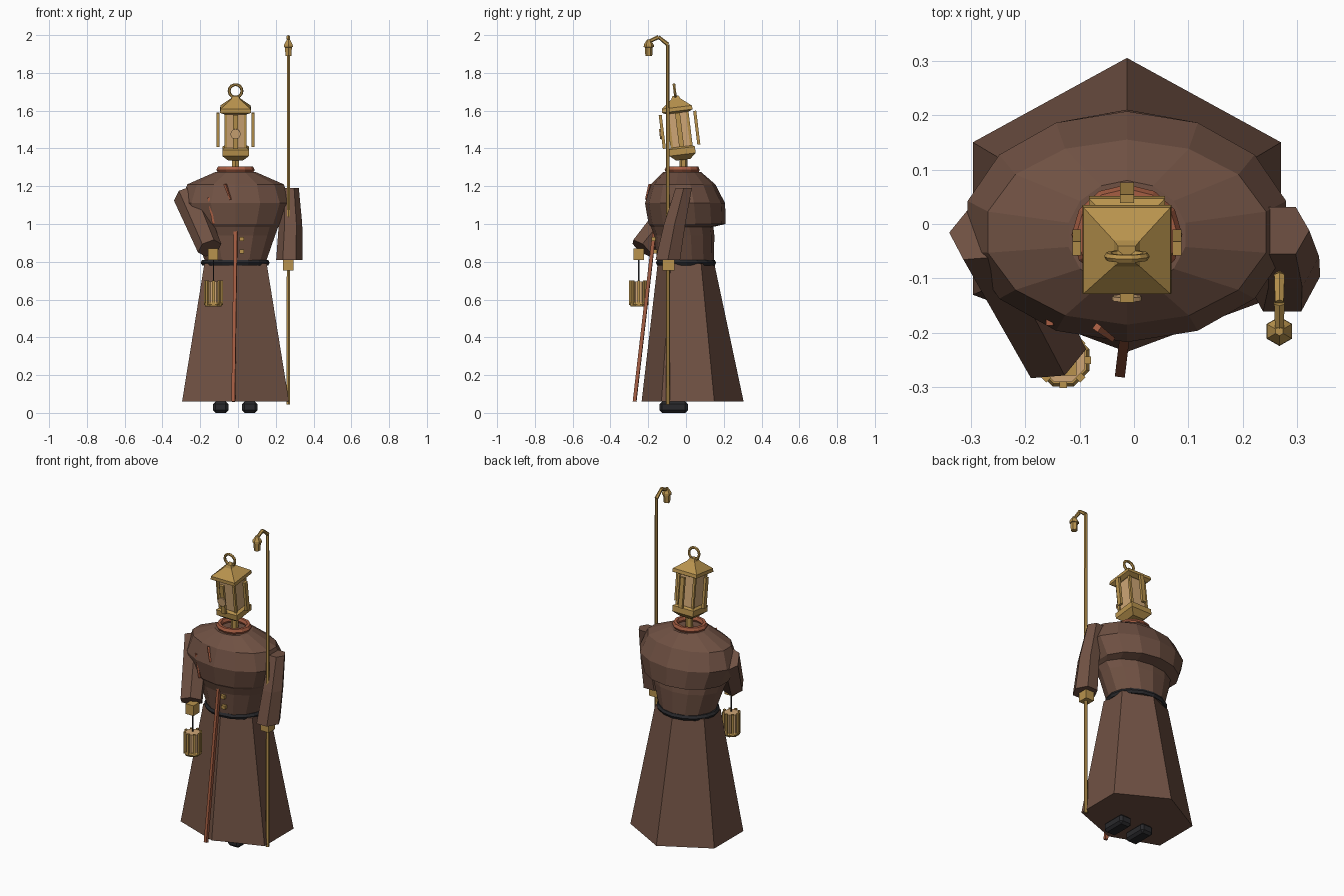
import bpy, bmesh
from math import cos, sin, pi, radians, sqrt
from mathutils import Matrix, Vector

cube = bpy.data.objects.get("Cube")
if cube:
    bpy.data.objects.remove(cube, do_unlink=True)


def material(name, rgb):
    m = bpy.data.materials.new(name)
    m.use_nodes = True
    m.diffuse_color = (*rgb, 1)
    m.node_tree.nodes["Principled BSDF"].inputs["Base Color"].default_value = (*rgb, 1)
    return m


ROBE = material("brown cloth", (0.16, 0.082, 0.056))
RUST = material("rust trim", (0.38, 0.11, 0.055))
BRASS = material("brass", (0.48, 0.29, 0.075))
GLASS = material("warm glass", (0.62, 0.38, 0.18))
BLACK = material("black leather", (0.022, 0.022, 0.025))
CX = -0.013  # body axis


def make(name, bm, mat, matrix=None):
    bmesh.ops.recalc_face_normals(bm, faces=bm.faces)
    if matrix:
        bm.transform(matrix)
    me = bpy.data.meshes.new(name)
    bm.to_mesh(me)
    bm.free()
    me.materials.append(mat)
    ob = bpy.data.objects.new(name, me)
    bpy.context.collection.objects.link(ob)
    return ob


def skin(name, rings, mat, matrix=None):
    """Join equal rings of points and cap both ends."""
    bm = bmesh.new()
    loops = [[bm.verts.new(p) for p in ring] for ring in rings]
    n = len(loops[0])
    for a, b in zip(loops, loops[1:]):
        for i in range(n):
            j = (i + 1) % n
            bm.faces.new((a[i], a[j], b[j], b[i]))
    bm.faces.new(loops[0])
    bm.faces.new(loops[-1])
    return make(name, bm, mat, matrix)


def loft(name, rings, sides, mat, phase=0, matrix=None):
    """Rings are (z, centre x, centre y, radius x, radius y)."""
    angles = [2 * pi * i / sides + phase for i in range(sides)]
    return skin(name, [[(x + rx * cos(a), y + ry * sin(a), z) for a in angles]
                       for z, x, y, rx, ry in rings], mat, matrix)


def square(name, levels, mat, matrix):
    """Square tower from (z, half width) levels."""
    k = sqrt(2)
    return loft(name, [(z, 0, 0, h * k, h * k) for z, h in levels], 4, mat, pi / 4, matrix)


def rod(name, p, q, r0, r1, sides, mat):
    p, q = Vector(p), Vector(q)
    turn = (q - p).to_track_quat('Z', 'Y').to_matrix().to_4x4()
    return loft(name, [(0, 0, 0, r0, r0), ((q - p).length, 0, 0, r1, r1)],
                sides, mat, pi / sides, Matrix.Translation(p) @ turn)


def box(name, centre, size, mat, matrix=Matrix(), bevel=0):
    bm = bmesh.new()
    bmesh.ops.create_cube(bm, size=1)
    bm.transform(Matrix.Translation(centre) @ Matrix.Diagonal((*size, 1)))
    if bevel:
        bmesh.ops.bevel(bm, geom=bm.edges[:], offset=bevel, segments=1, affect='EDGES')
    return make(name, bm, mat, matrix)


def hoop(name, radius, thick, mat, matrix, major=16, minor=6):
    bpy.ops.mesh.primitive_torus_add(major_radius=radius, minor_radius=thick,
                                     major_segments=major, minor_segments=minor)
    ob = bpy.context.object
    ob.name = name
    ob.data.transform(matrix)
    ob.data.materials.append(mat)


# Skirt: six flat panels with a ridge at front and back
def skirt_ring(z, w, front, side_front, side_back, back):
    return [(CX + x, y, z) for x, y in ((0, front), (w, side_front), (w, side_back),
                                        (0, back), (-w, side_back), (-w, side_front))]


skin("skirt", [skirt_ring(0.06, 0.283, -0.235, -0.13, 0.15, 0.305),
               skirt_ring(0.79, 0.165, -0.15, -0.08, 0.08, 0.15)], ROBE)

# Torso and shoulder cape
loft("torso_and_cape", [
    (0.78, CX, 0, 0.158, 0.148),
    (0.94, CX, -0.01, 0.215, 0.16),
    (0.985, CX, -0.02, 0.232, 0.165),
    (1.0, CX, 0.006, 0.255, 0.204),
    (1.11, CX, -0.005, 0.3, 0.212),
    (1.21, CX, -0.015, 0.262, 0.17),
    (1.275, CX, -0.02, 0.11, 0.1)], 14, ROBE, pi / 2)

hoop("collar", 0.094, 0.019, RUST,
     Matrix.Translation((CX, -0.02, 1.287)) @ Matrix.Diagonal((0.9, 0.82, 1, 1)), 12)
hoop("belt", 0.166, 0.017, BLACK,
     Matrix.Translation((CX - 0.002, 0, 0.795)) @ Matrix.Diagonal((1, 0.87, 1, 1)))

# Boots
for side, x in (("right", -0.092), ("left", 0.062)):
    box(side + "_boot", (x, -0.065, 0.03), (0.082, 0.15, 0.06), BLACK, bevel=0.014)

# Sleeves and hands
loft("left_sleeve", [(0.81, 0.272, -0.096, 0.07, 0.075),
                     (1.0, 0.278, -0.06, 0.062, 0.065),
                     (1.19, 0.272, -0.012, 0.05, 0.05)], 6, ROBE)
rod("right_sleeve", (-0.268, -0.01, 1.15), (-0.15, -0.235, 0.872), 0.076, 0.066, 6, ROBE)
box("left_hand", (0.266, -0.093, 0.79), (0.056, 0.062, 0.07), BRASS)
box("right_hand", (-0.132, -0.25, 0.84), (0.052, 0.056, 0.062), BRASS)

# Hanging strap, chest folds and buttons
rod("long_strap", (-0.012, -0.165, 0.98), (-0.025, -0.272, 0.06), 0.013, 0.013, 4, RUST)
rod("chest_strap", (-0.068, -0.19, 1.21), (-0.04, -0.211, 1.13), 0.009, 0.006, 4, RUST)
rod("side_strap", (-0.155, -0.18, 1.14), (-0.13, -0.18, 1.0), 0.009, 0.009, 4, RUST)
for i, (y, z) in enumerate(((-0.172, 0.92), (-0.163, 0.855))):
    box(f"button_{i + 1}", (0.02, y, z), (0.024, 0.02, 0.022), BRASS)

# Walking staff with a crook and a small lamp
SX, SY = 0.267, -0.096
points = [(SX, SY, 0.045), (SX, SY, 1.95), (SX, -0.145, 1.99), (SX, -0.198, 1.965)]
for name, p, q in zip(("staff_pole", "crook_rise", "crook_drop"), points, points[1:]):
    rod(name, p, q, 0.011, 0.009, 6, BRASS)
loft("staff_lamp", [(z, SX, -0.197, r, r) for z, r in
                    ((1.89, 0.018), (1.935, 0.021), (1.937, 0.027),
                     (1.95, 0.026), (1.978, 0.008))], 6, BRASS, pi / 6)

# Hand lantern
LX, LY = -0.13, -0.25
rod("lantern_hook", (LX, LY, 0.7), (LX, LY, 0.82), 0.005, 0.005, 4, BLACK)
loft("lantern_glass", [(z, LX, LY, 0.043, 0.043) for z in (0.57, 0.695)], 8, GLASS, pi / 8)
loft("lantern_base", [(z, LX, LY, r, r) for z, r in
                      ((0.562, 0.046), (0.575, 0.052), (0.585, 0.046))], 8, BRASS, pi / 8)
for i in range(8):
    turn = Matrix.Translation((LX, LY, 0)) @ Matrix.Rotation(i * pi / 4, 4, 'Z')
    box(f"lantern_bar_{i + 1}", (0.045, 0, 0.635), (0.012, 0.014, 0.13), BRASS, turn)

# Lantern head, nodding forward
rod("neck", (CX, -0.014, 1.22), (CX, -0.014, 1.36), 0.021, 0.021, 6, BRASS)
HEAD = Matrix.Translation((CX, -0.016, 1.35)) @ Matrix.Rotation(radians(7), 4, 'X')
square("head_base", [(-0.01, 0.038), (0.018, 0.07), (0.052, 0.07), (0.06, 0.058)], BRASS, HEAD)
square("head_glass", [(0.055, 0.052), (0.25, 0.052)], GLASS, HEAD)
square("head_roof", [(0.24, 0.06), (0.25, 0.082), (0.27, 0.08), (0.315, 0.024),
                     (0.332, 0.016)], BRASS, HEAD)
for i in range(4):
    turn = HEAD @ Matrix.Rotation(i * pi / 2, 4, 'Z')
    box(f"head_post_{i + 1}", (0.052, 0.052, 0.15), (0.014, 0.014, 0.2), BRASS, turn)
    box(f"head_shutter_{i + 1}", (0.092, 0, 0.15), (0.016, 0.026, 0.18), BRASS, turn)
hoop("head_ring", 0.034, 0.008, BRASS,
     HEAD @ Matrix.Translation((0, 0, 0.357)) @ Matrix.Rotation(pi / 2, 4, 'X'), 14)

# Round lens on the front of the head
loft("front_lens", [(z, 0, 0, 0.027, 0.027) for z in (0.1, 0.108)], 12, GLASS, 0,
     HEAD @ Matrix.Translation((0, 0, 0.14)) @ Matrix.Rotation(pi / 2, 4, 'X'))
